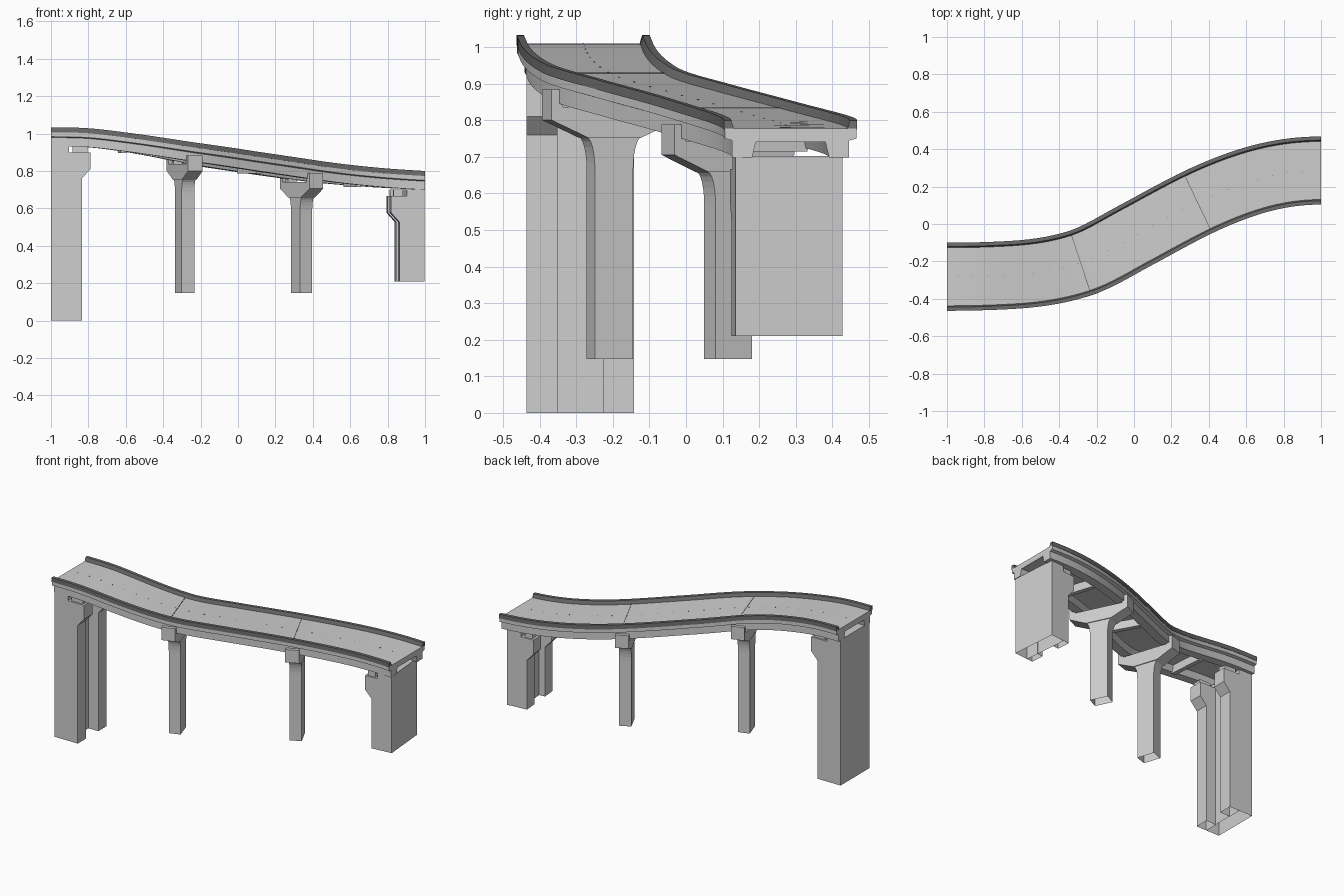
import bpy, bmesh, math

if "Cube" in bpy.data.objects:
    bpy.data.objects.remove(bpy.data.objects["Cube"])


def material(name, value):
    m = bpy.data.materials.new(name)
    m.diffuse_color = (value, value, value, 1)
    m.use_nodes = True
    m.node_tree.nodes["Principled BSDF"].inputs["Base Color"].default_value = m.diffuse_color
    return m


CONCRETE = material("light concrete", 0.62)
BARRIER = material("dark grey barrier", 0.16)

# Road centre line: x, sideways y, slope; then x, road height, slope
PLAN = [(-1, -.282, 0), (-.65, -.272, .06), (-.285, -.208, .33), (0, -.065, .535),
        (.34, .115, .48), (.65, .236, .29), (1, .286, 0)]
RISE = [(-1, 1.01, 0), (-.85, 1.008, -.04), (-.6, .981, -.14), (-.15, .906, -.158),
        (.21, .852, -.145), (.42, .823, -.125), (.7, .795, -.08), (1, .777, -.05)]


def curve_at(keys, x):
    """Cubic interpolation, returning value and slope."""
    for (x0, a, m0), (x1, b, m1) in zip(keys, keys[1:]):
        if x <= x1 or x1 == keys[-1][0]:
            h = x1 - x0
            t = (x - x0) / h
            val = (a * (2*t**3 - 3*t**2 + 1) + m0 * h * (t**3 - 2*t**2 + t)
                   + b * (3*t**2 - 2*t**3) + m1 * h * (t**3 - t**2))
            slope = ((a - b) * (6*t*t - 6*t) / h + m0 * (3*t*t - 4*t + 1)
                     + m1 * (3*t*t - 2*t))
            return val, slope


def frame(x):
    """Centre x, y, heading and road height."""
    y, s = curve_at(PLAN, x)
    return x, y, math.atan(s), curve_at(RISE, x)[0]


def place(fr, u, v, z):
    """Local along (u), across (v), height to world."""
    c, s = math.cos(fr[2]), math.sin(fr[2])
    return (fr[0] + u * c - v * s, fr[1] + u * s + v * c, z)


def finish(name, bm, mat, smooth=False):
    bmesh.ops.recalc_face_normals(bm, faces=bm.faces)
    me = bpy.data.meshes.new(name)
    bm.to_mesh(me)
    bm.free()
    me.materials.append(mat)
    ob = bpy.data.objects.new(name, me)
    bpy.context.collection.objects.link(ob)
    if smooth:
        bpy.ops.object.select_all(action='DESELECT')
        bpy.context.view_layer.objects.active = ob
        ob.select_set(True)
        bpy.ops.object.shade_smooth_by_angle(angle=math.radians(25))
    return ob


def loft(name, rings, mat, smooth=False, open_below=None):
    """Skin closed rings; leave out level faces at height open_below."""
    bm = bmesh.new()
    vr = [[bm.verts.new(p) for p in r] for r in rings]
    n = len(vr[0])
    for a, b in zip(vr, vr[1:]):
        for i in range(n):
            j = (i + 1) % n
            quad = (a[i], a[j], b[j], b[i])
            if open_below is not None and all(abs(q.co.z - open_below) < 1e-5 for q in quad):
                continue
            bm.faces.new(quad)
    bm.faces.new(vr[0])
    bm.faces.new(vr[-1])
    return finish(name, bm, mat, smooth)


def sweep(name, section, mat, steps=56):
    """Carry a (v, dz) section along the road."""
    rings = []
    for i in range(steps + 1):
        fr = frame(-1 + 2 * i / steps)
        rings.append([place(fr, 0, v, fr[3] + dz) for v, dz in section])
    return loft(name, rings, mat, True)


def along(name, fr, prof, v0, v1, mat=CONCRETE, open_below=None):
    """(u, z) profile extruded across the road."""
    return loft(name, [[place(fr, u, v, z) for u, z in prof] for v in (v0, v1)],
                mat, False, open_below)


def across(name, fr, prof, half, mat=CONCRETE, open_below=None):
    """(v, z) profile extruded along the road."""
    return loft(name, [[place(fr, u, v, z) for v, z in prof] for u in (-half, half)],
                mat, False, open_below)


def mirrored(half):
    return half + [(-v, z) for v, z in reversed(half)]


# Deck slab with overhanging edges and two girders
sweep("deck", mirrored([(.18, 0), (.18, -.027), (.16, -.032), (.16, -.078),
                        (.105, -.078), (.095, -.036)]), CONCRETE)

# Barriers along both edges
for side, s in (("left", 1), ("right", -1)):
    sweep(side + "_barrier", [(s * .182, -.004), (s * .182, .023),
                              (s * .162, .023), (s * .154, -.004)], BARRIER)

# Cross beams between the girders
for i, x in enumerate((-.62, .06, .61)):
    fr = frame(x)
    d = fr[3]
    across(f"cross_beam_{i + 1}", fr,
           mirrored([(.11, d - .03), (.11, d - .088)]), .014)

# Piers: flared column, cap with upturned ends, and road joint above
for i, x in enumerate((-.285, .34)):
    fr = frame(x)
    d = fr[3]
    foot = .147
    flare = [(.055, foot), (.055, d - .265)]
    for k in range(1, 7):
        a = k / 6 * math.pi / 2
        flare.append((.055 + .024 * (1 - math.cos(a)), d - .265 + .09 * math.sin(a)))
    across(f"pier_column_{i + 1}", fr, mirrored(flare), .036, open_below=foot)
    across(f"pier_cap_{i + 1}", fr,
           mirrored([(.079, d - .175), (.182, d - .128), (.182, d - .045),
                     (.148, d - .045), (.148, d - .092)]), .041)
    across(f"road_joint_{i + 1}", fr,
           mirrored([(.155, d - .002), (.155, d + .002)]), .0018, BARRIER)
    for s in (-1, 1):
        v0, v1 = sorted((s * .115, s * .145))
        along(f"pier_bearing_{i + 1}", fr, [(-.025, d - .093), (.025, d - .093),
                                            (.025, d - .076), (-.025, d - .076)], v0, v1)

# Abutments: back wall, two bracketed pillars and bearing pads
for side, fr, depth, foot in (
        ("left", (-.999, -.289, 0, 1.01), .165, 0),
        ("right", (.985, .282, math.pi + .085, .777), .135, .21)):
    d = fr[3]
    wall = .095
    along(side + "_abutment_wall", fr, [(0, foot), (wall, foot), (wall, d - .075),
                                        (0, d - .075)], -.147, .147, open_below=foot)
    pillar = [(wall - .002, foot), (depth, foot), (depth, d - .25), (depth + .045, d - .2),
              (depth + .045, d - .11), (wall - .002, d - .11)]
    for s in (-1, 1):
        v0, v1 = sorted((s * .062, s * .147))
        along(side + "_abutment_pillar", fr, pillar, v0, v1, open_below=foot)
        v0, v1 = sorted((s * .085, s * .138))
        along(side + "_abutment_bearing", fr,
              [(wall + .02, d - .111), (depth + .03, d - .111), (depth + .03, d - .076),
               (wall + .02, d - .076)], v0, v1)

# Small studs along the road centre
for i in range(24):
    fr = frame(-.94 + i * .08)
    d = fr[3]
    across("road_stud", fr, mirrored([(.0012, d - .002), (.0012, d + .0015)]), .003, BARRIER)
